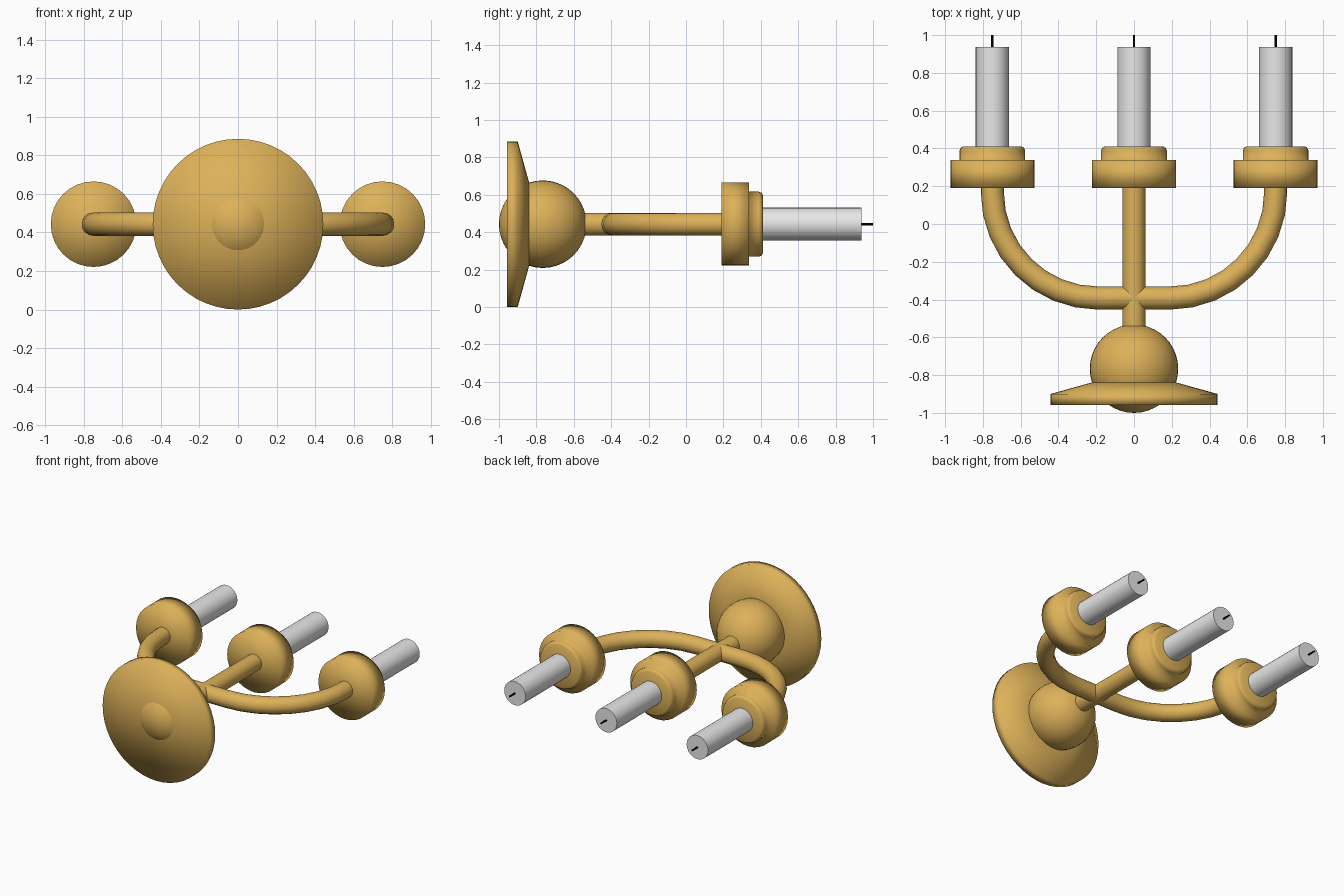
import bpy, bmesh, math

if "Cube" in bpy.data.objects:
    bpy.data.objects.remove(bpy.data.objects["Cube"])

CZ = 0.443  # height of the main axis


def material(name, rgb):
    m = bpy.data.materials.new(name)
    m.diffuse_color = (*rgb, 1)
    m.use_nodes = True
    m.node_tree.nodes["Principled BSDF"].inputs["Base Color"].default_value = m.diffuse_color
    return m


brass = material("brass", (0.72, 0.44, 0.10))
wax = material("pale_wax", (0.8, 0.8, 0.8))
black = material("black", (0.0, 0.0, 0.0))


def lathe(name, profile, x, mat, sides=32, flat_ends=False):
    """Revolve (radius, y) points round an axis parallel to y."""
    bm = bmesh.new()
    rings = []
    for r, y in profile:
        n = sides if r > 0 else 1
        rings.append([bm.verts.new((x + r * math.cos(math.tau * i / sides), y,
                                    CZ + r * math.sin(math.tau * i / sides)))
                      for i in range(n)])
    for a, b in zip(rings, rings[1:]):
        for i in range(sides):
            j = (i + 1) % sides
            quad = [a[i % len(a)], a[j % len(a)], b[j % len(b)], b[i % len(b)]]
            bm.faces.new(list(dict.fromkeys(quad)))
    bmesh.ops.recalc_face_normals(bm, faces=bm.faces)
    for f in bm.faces:
        f.normal_update()
        f.smooth = not (flat_ends and abs(f.normal.y) > 0.99)
    me = bpy.data.meshes.new(name)
    bm.to_mesh(me)
    bm.free()
    me.materials.append(mat)
    ob = bpy.data.objects.new(name, me)
    bpy.context.collection.objects.link(ob)
    return ob


def rod(name, r, y0, y1, x, mat, sides=32):
    return lathe(name, [(0, y0), (r, y0), (r, y1), (0, y1)], x, mat, sides, True)


# Base plate: flat back, thin rim and sloping front
lathe("base_plate", [(0, -0.957), (0.443, -0.957), (0.443, -0.9),
                     (0.22, -0.838), (0, -0.838)], 0, brass, 48)

# Ball on the base
R, BY = 0.234, -0.766
ball = [(R * math.sin(math.pi * i / 20), BY - R * math.cos(math.pi * i / 20))
        for i in range(21)]
ball[0], ball[-1] = (0, BY - R), (0, BY + R)
lathe("base_ball", ball, 0, brass, 40)

# Central stem
rod("centre_stem", 0.061, -0.6, 0.2, 0, brass)

# U-shaped side arms swept along one path
AR = 0.56
half = [(0.19 + AR * math.sin(a), 0.168 - AR * math.cos(a))
        for a in (math.pi / 2 * i / 8 for i in range(9))] + [(0.75, 0.2)]
path = [(-x, y) for x, y in reversed(half)] + half
cu = bpy.data.curves.new("side_arms", 'CURVE')
cu.dimensions = '3D'
cu.bevel_depth = 0.061
cu.bevel_resolution = 6
cu.use_fill_caps = True
sp = cu.splines.new('POLY')
sp.points.add(len(path) - 1)
for p, (x, y) in zip(sp.points, path):
    p.co = (x, y, CZ, 1)
sp.use_smooth = True
cu.materials.append(brass)
arms = bpy.data.objects.new("side_arms", cu)
bpy.context.collection.objects.link(arms)
bpy.context.view_layer.objects.active = arms
arms.select_set(True)
bpy.ops.object.convert(target='MESH')

# Cup, candle and wick on each arm
cup = [(0, 0.19), (0.222, 0.19), (0.222, 0.338), (0.174, 0.338),
       (0.174, 0.388), (0.168, 0.403), (0.155, 0.411), (0, 0.411)]
for side, x in (("left", -0.75), ("centre", 0), ("right", 0.75)):
    lathe(side + "_cup", cup, x, brass)
    rod(side + "_candle", 0.088, 0.35, 0.938, x, wax)
    rod(side + "_wick", 0.006, 0.93, 1.0, x, black, 8)
